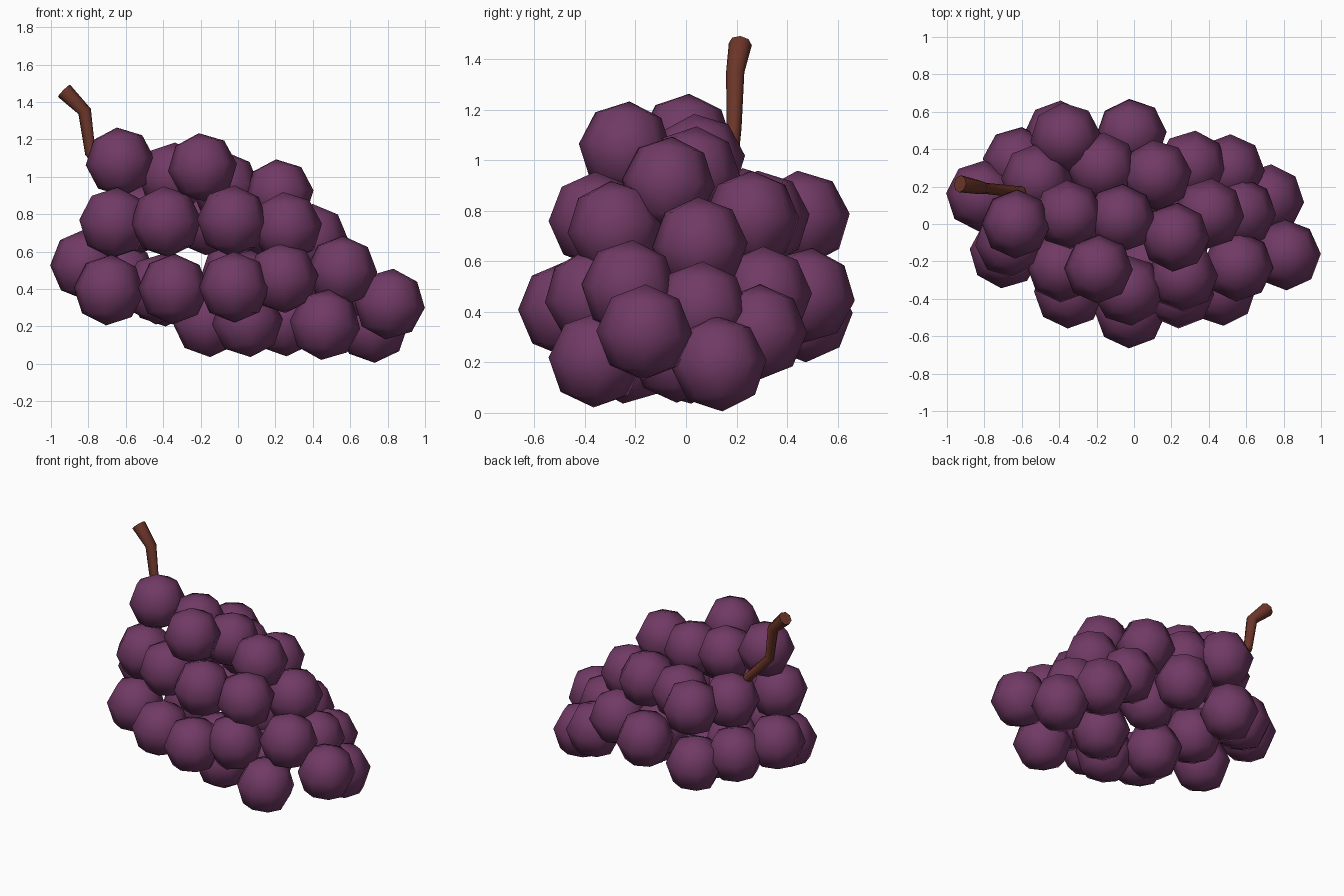
import bpy, bmesh, math, random
from mathutils import Vector, Euler

if "Cube" in bpy.data.objects:
    bpy.data.objects.remove(bpy.data.objects["Cube"])

random.seed(4)

def material(name, rgb):
    m = bpy.data.materials.new(name)
    m.diffuse_color = (*rgb, 1)
    m.use_nodes = True
    m.node_tree.nodes["Principled BSDF"].inputs["Base Color"].default_value = m.diffuse_color
    return m

purple = material("grape purple", (0.165, 0.042, 0.13))
brown = material("stem brown", (0.15, 0.036, 0.022))

def finish(name, bm, mat, angle=None):
    mesh = bpy.data.meshes.new(name)
    bm.to_mesh(mesh)
    bm.free()
    ob = bpy.data.objects.new(name, mesh)
    bpy.context.collection.objects.link(ob)
    mesh.materials.append(mat)
    for p in mesh.polygons:
        p.use_smooth = True
    if angle:
        bpy.context.view_layer.objects.active = ob
        ob.select_set(True)
        bpy.ops.object.shade_smooth_by_angle(angle=angle)
        ob.select_set(False)
    return ob

# Grapes: centres by layer, from the top down
layers = {
    "top": [(-.63, 0, 1.08), (-.19, -.24, 1.05), (-.35, .05, 1.0),
            (-.07, .03, .95), (.22, -.07, .91)],
    "upper": [(-.66, -.1, .755), (-.385, -.23, .76), (-.03, -.355, .765),
              (.26, -.28, .73), (.4, .055, .665), (.12, .26, .77),
              (-.17, .3, .77), (-.365, .46, .77), (-.52, .24, .78)],
    "middle": [(-.815, .15, .53), (-.69, -.155, .395), (-.345, -.37, .4),
               (-.02, -.475, .41), (.24, -.37, .46), (.555, -.225, .495),
               (.57, .06, .41), (.31, .31, .47), (-.015, .48, .465),
               (-.4, .47, .39), (-.62, .33, .46), (-.42, .08, .4), (.05, .2, .42)],
    "bottom": [(.465, -.355, .21), (.81, -.165, .32), (.72, .13, .195),
               (.51, .29, .32), (-.16, 0, .225), (.05, -.23, .225), (.25, -.03, .23)],
}

def grape(name, centre, radius):
    bm = bmesh.new()
    bmesh.ops.create_uvsphere(bm, u_segments=8, v_segments=4, radius=radius)
    tilt = Euler([math.radians(random.uniform(-7, 7)) for _ in range(3)])
    bmesh.ops.rotate(bm, verts=bm.verts, matrix=tilt.to_matrix())
    bmesh.ops.translate(bm, verts=bm.verts, vec=centre)
    finish(name, bm, purple)

for layer, centres in layers.items():
    for i, c in enumerate(centres):
        grape(f"{layer}_grape_{i + 1}", c, 0.185 if layer == "top" else 0.19)

# Stem: bent tapered tube
path = [Vector(p) for p in ((-.60, .17, .93), (-.79, .19, 1.13),
                            (-.82, .195, 1.35), (-.93, .215, 1.46))]
radii = [.03, .03, .036, .046]
bm = bmesh.new()
rings = []
for i, (p, r) in enumerate(zip(path, radii)):
    d = (path[min(i + 1, 3)] - path[max(i - 1, 0)]).normalized()
    side = d.cross(Vector((0, 1, 0))).normalized()
    other = d.cross(side)
    rings.append([bm.verts.new(p + r * (side * math.cos(a) + other * math.sin(a)))
                  for a in (k * math.tau / 8 for k in range(8))])
for a, b in zip(rings, rings[1:]):
    for k in range(8):
        bm.faces.new((a[k], a[(k + 1) % 8], b[(k + 1) % 8], b[k]))
bm.faces.new(rings[0])
bm.faces.new(rings[-1])
bmesh.ops.recalc_face_normals(bm, faces=bm.faces)
finish("stem", bm, brown, math.radians(50))
